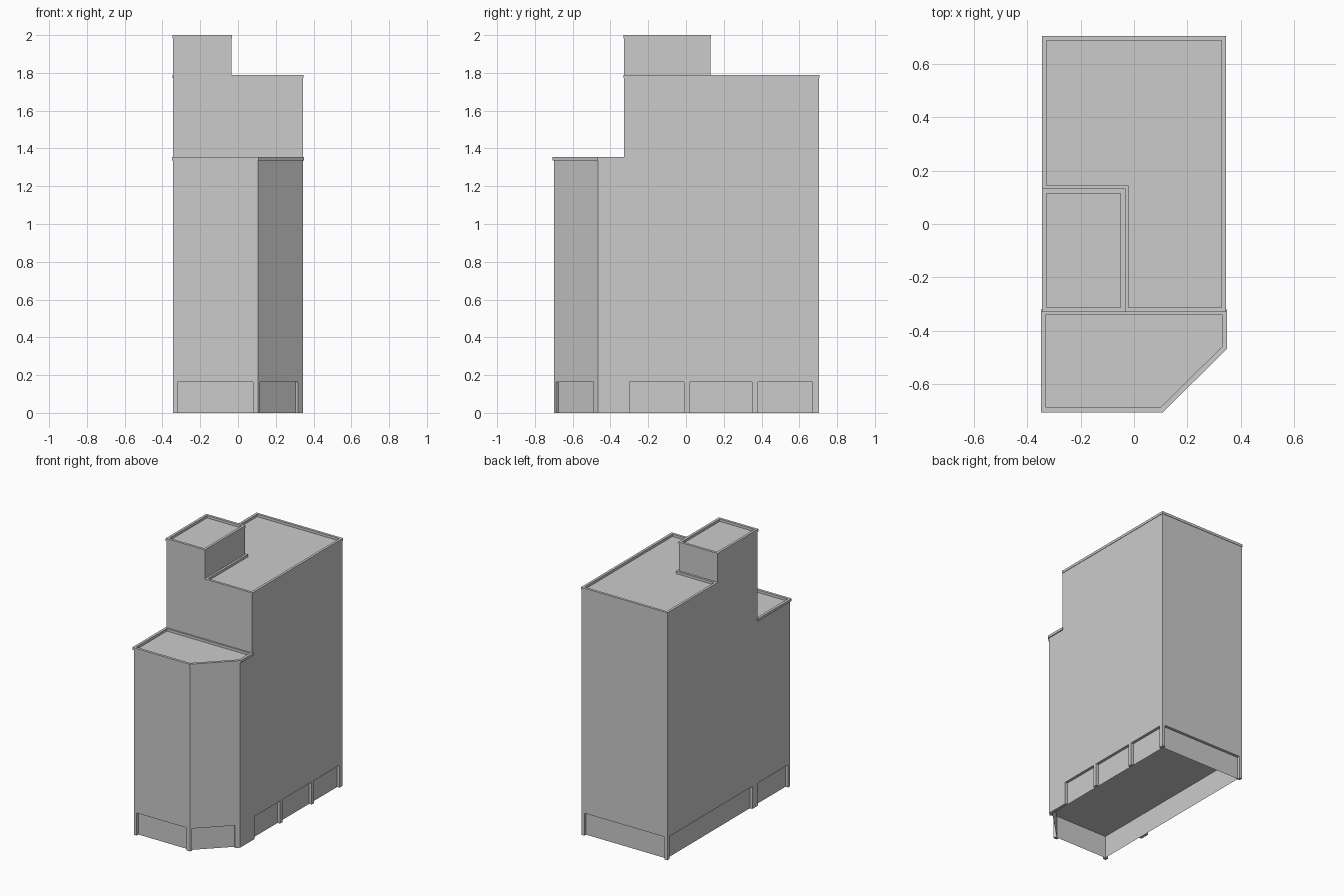
import bpy
from mathutils import Vector

if "Cube" in bpy.data.objects:
    bpy.data.objects.remove(bpy.data.objects["Cube"])


def edge_normal(a, b):
    d = (Vector(b) - Vector(a)).normalized()
    return Vector((-d.y, d.x))          # points inward on a counter-clockwise outline


def inset(pts, d):
    """Mitred offset of a counter-clockwise outline; positive d goes inward."""
    out = []
    for i, p in enumerate(pts):
        n1 = edge_normal(pts[i - 1], p)
        n2 = edge_normal(p, pts[(i + 1) % len(pts)])
        out.append(Vector(p) + (n1 + n2) * (d / (1 + n1.dot(n2))))
    return out


def make(name, verts, faces):
    me = bpy.data.meshes.new(name)
    me.from_pydata(verts, [], faces)
    me.update()
    ob = bpy.data.objects.new(name, me)
    bpy.context.collection.objects.link(ob)
    return ob


def prism(name, pts, z0, z1, top=True, bottom=True):
    """Extruded outline with optional caps."""
    n = len(pts)
    verts = [(p[0], p[1], z) for z in (z0, z1) for p in pts]
    faces = [(i, (i + 1) % n, n + (i + 1) % n, n + i) for i in range(n)]
    if top:
        faces.append(tuple(range(n, 2 * n)))
    if bottom:
        faces.append(tuple(reversed(range(n))))
    return make(name, verts, faces)


def flat(name, pts, z):
    return make(name, [(p[0], p[1], z) for p in pts], [tuple(range(len(pts)))])


def parapet(name, pts, out, inn, z0, z1):
    """Rim running around a roof outline."""
    o, i = inset(pts, -out), inset(pts, inn)
    n = len(pts)
    verts = [(p.x, p.y, z) for ring, z in ((o, z0), (o, z1), (i, z1), (i, z0)) for p in ring]
    faces = []
    for r in range(4):
        s = (r + 1) % 4
        for k in range(n):
            m = (k + 1) % n
            faces.append((r * n + k, r * n + m, s * n + m, s * n + k))
    return make(name, verts, faces)


W, FRONT, STEP, BACK = 0.343, -0.70, -0.328, 0.703
GROUND, LOW, MAIN, TOP = 0.163, 1.355, 1.79, 2.0
DEPTH = 0.018                            # roof sits this far below its rim
TX, TY = -0.035, 0.13                    # tower corner

footprint = [(-W, FRONT), (0.105, FRONT), (W, -0.465), (W, BACK), (-W, BACK)]
low_roof = [(-W, FRONT), (0.105, FRONT), (W, -0.465), (W, STEP), (-W, STEP)]
main_block = [(-W, STEP), (W, STEP), (W, BACK), (-W, BACK)]
main_roof = [(TX, STEP), (W, STEP), (W, BACK), (-W, BACK), (-W, TY), (TX, TY)]
tower = [(-W, STEP), (TX, STEP), (TX, TY), (-W, TY)]

# Stepped body
prism("lower_walls", footprint, GROUND, LOW - DEPTH, top=False)
flat("lower_roof", low_roof, LOW - DEPTH)
prism("main_walls", main_block, LOW - DEPTH, MAIN - DEPTH, top=False, bottom=False)
flat("main_roof", main_roof, MAIN - DEPTH)
prism("tower_walls", tower, MAIN - DEPTH, TOP - DEPTH, bottom=False)

# Roof rims
parapet("lower_parapet", low_roof, 0.007, 0.012, LOW - DEPTH, LOW)
parapet("main_parapet", main_roof, 0.003, 0.015, MAIN - DEPTH, MAIN)
parapet("tower_parapet", tower, 0.003, 0.015, TOP - DEPTH, TOP)

# Recessed ground floor wall, open below
RECESS = 0.02
inner = inset(footprint, RECESS)
prism("recessed_wall", inner, 0, GROUND, top=False, bottom=False)

# Openings along each footprint edge, as distances from its first corner
openings = [
    [(0.023, 0.423)],
    [(0.016, 0.300)],
    [(0.165, 0.455), (0.485, 0.815), (0.845, 1.135)],
    [(0.023, 0.663)],
    [(0.025, 0.970), (1.035, 1.378)],
]


def along(e, t):
    """Outer and recessed point at distance t on edge e."""
    a, b = Vector(footprint[e]), Vector(footprint[(e + 1) % len(footprint)])
    p = a + (b - a).normalized() * t
    return p, p + edge_normal(a, b) * RECESS


# Pillars fill the gaps between neighbouring openings
spans = [(e, s, t) for e, row in enumerate(openings) for s, t in row]
for k, (e, _, end) in enumerate(spans):
    f, start, _ = spans[(k + 1) % len(spans)]
    a, a_in = along(e, end)
    b, b_in = along(f, start)
    corner = [] if e == f else [footprint[f]]
    corner_in = [] if e == f else [inner[f]]
    prism(f"pillar_{k + 1}", [a] + corner + [b, b_in] + corner_in + [a_in], 0, GROUND, top=False)
